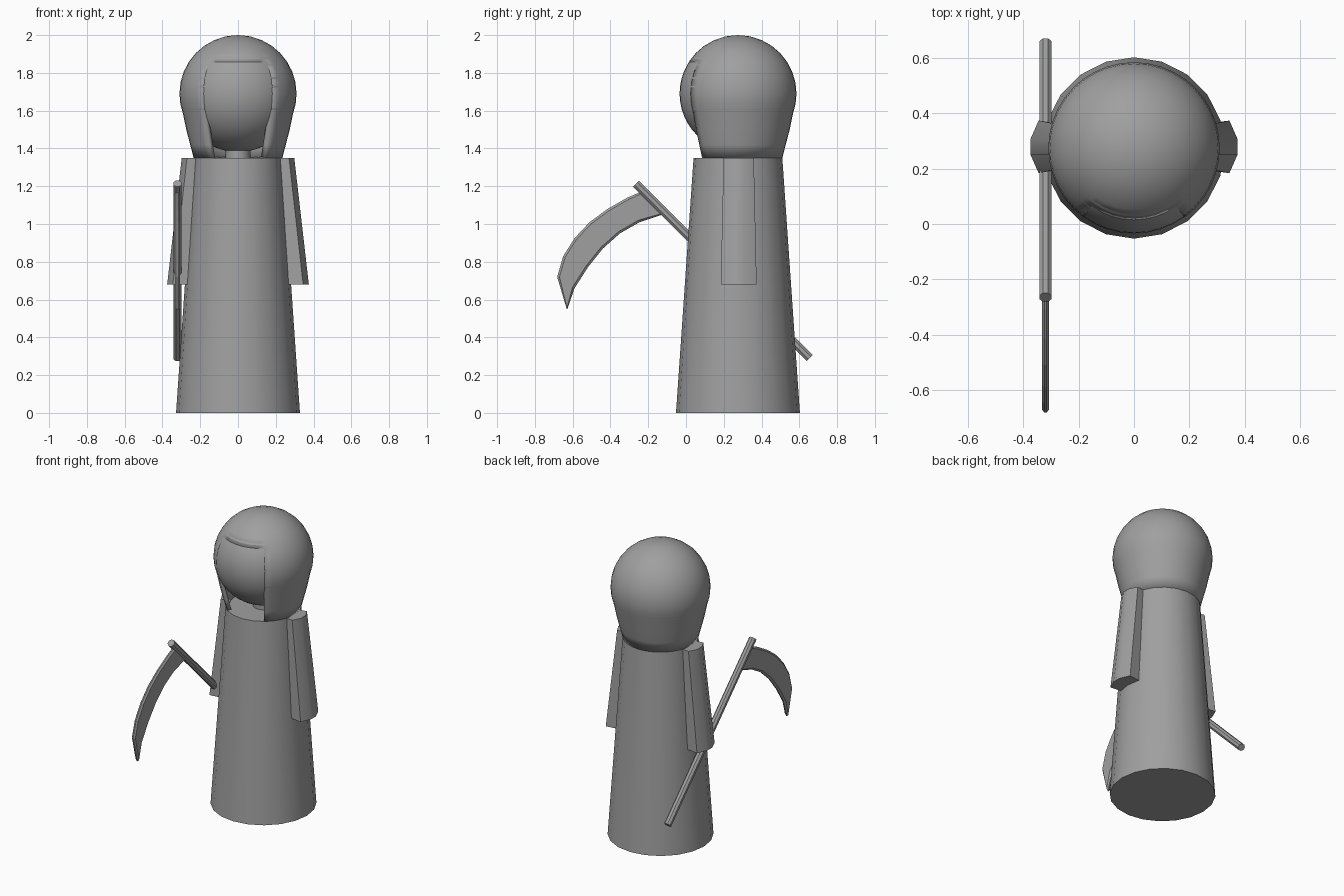
import bpy, bmesh, math
from mathutils import Vector

cube = bpy.data.objects.get("Cube")
if cube:
    bpy.data.objects.remove(cube)

CY = 0.275  # depth of the figure's axis

grey = bpy.data.materials.new("plain grey")
grey.use_nodes = True
colour = (0.35, 0.35, 0.35, 1)
grey.diffuse_color = colour
grey.node_tree.nodes["Principled BSDF"].inputs["Base Color"].default_value = colour


def finish(name, bm, angle=40):
    bmesh.ops.recalc_face_normals(bm, faces=bm.faces)
    mesh = bpy.data.meshes.new(name)
    bm.to_mesh(mesh)
    bm.free()
    mesh.materials.append(grey)
    ob = bpy.data.objects.new(name, mesh)
    bpy.context.collection.objects.link(ob)
    bpy.ops.object.select_all(action="DESELECT")
    ob.select_set(True)
    bpy.context.view_layer.objects.active = ob
    if angle:
        bpy.ops.object.shade_smooth_by_angle(angle=math.radians(angle))
    return ob


def loft(bm, lower, upper):
    """Closed prism between two matching outlines."""
    a = [bm.verts.new(p) for p in lower]
    b = [bm.verts.new(p) for p in upper]
    caps = [bm.faces.new(a), bm.faces.new(b)]
    for i in range(len(a)):
        j = (i + 1) % len(a)
        bm.faces.new((a[i], a[j], b[j], b[i]))
    return caps


def ring(radius, z, sides):
    return [(radius * math.sin(math.tau * i / sides),
             CY - radius * math.cos(math.tau * i / sides), z) for i in range(sides)]


# Robe and neck
for name, r0, r1, z0, z1, sides in (("robe", 0.328, 0.235, 0, 1.35, 20),
                                    ("neck", 0.065, 0.065, 1.34, 1.42, 16)):
    bm = bmesh.new()
    loft(bm, ring(r0, z0, sides), ring(r1, z1, sides))
    finish(name, bm)

# Head
bm = bmesh.new()
bmesh.ops.create_uvsphere(bm, u_segments=40, v_segments=24, radius=0.309)
bmesh.ops.translate(bm, verts=bm.verts, vec=(0, CY, 1.69))
finish("head", bm)

# Hood: a turned shell, open at the front below the brow
SIDES, R, HZ = 40, 0.31, 1.69
profile = [(0.235, 1.35), (0.253, 1.42), (0.274, 1.5)]
profile += [(R * math.cos(math.radians(t)), HZ + R * math.sin(math.radians(t)))
            for t in (-20, -10, 0, 11, 22, 33, 44, 55, 66, 78)]
bm = bmesh.new()
rows = [[bm.verts.new(p) for p in ring(r, z, SIDES)] for r, z in profile]
for low, high, (r, z) in zip(rows, rows[1:], profile[1:]):
    for i in range(SIDES):
        opening = (i < 4 or i >= SIDES - 4) and z < 1.87
        if not opening:
            j = (i + 1) % SIDES
            bm.faces.new((low[i], low[j], high[j], high[i]))
crown = bm.verts.new((0, CY, HZ + R))
top = rows[-1]
for i in range(SIDES):
    bm.faces.new((top[i], top[(i + 1) % SIDES], crown))
bmesh.ops.delete(bm, geom=[v for v in bm.verts if not v.link_faces], context="VERTS")
hood = finish("hood", bm)
shell = hood.modifiers.new("thickness", "SOLIDIFY")
shell.thickness = 0.025
shell.offset = -1

# Sleeves
for name, s in (("left_sleeve", 1), ("right_sleeve", -1)):
    def section(inner, shoulder, outer, half, z):
        pts = [(inner, half - 0.015), (shoulder, half), (outer, 0.027)]
        pts += [(x, -y) for x, y in reversed(pts)]
        return [(s * x, CY + 0.004 + y, z) for x, y in pts]
    bm = bmesh.new()
    loft(bm, section(0.23, 0.345, 0.375, 0.095, 0.68),
         section(0.17, 0.27, 0.298, 0.08, 1.35))
    finish(name, bm, 35)

# Scythe pole
X = -0.32
start, end = Vector((X, 0.655, 0.29)), Vector((X, -0.265, 1.214))
along = (end - start).normalized()
side = Vector((1, 0, 0))
up = along.cross(side)
bm = bmesh.new()
offsets = [0.024 * (math.cos(a) * side + math.sin(a) * up)
           for a in (math.tau * (i + 0.5) / 8 for i in range(8))]
loft(bm, [start + o for o in offsets], [end + o for o in offsets])
finish("scythe_pole", bm, 0)

# Scythe blade with bevelled edges
outline = [(-0.24, 1.17), (-0.31, 1.14), (-0.415, 1.08), (-0.51, 1.01), (-0.59, 0.925),
           (-0.65, 0.83), (-0.682, 0.72), (-0.63, 0.545), (-0.59, 0.66), (-0.52, 0.77),
           (-0.44, 0.87), (-0.35, 0.95), (-0.245, 1.01), (-0.125, 1.05)]
bm = bmesh.new()
caps = loft(bm, [(X - 0.004, y, z) for y, z in outline], [(X + 0.004, y, z) for y, z in outline])
bmesh.ops.recalc_face_normals(bm, faces=bm.faces)
bmesh.ops.inset_individual(bm, faces=caps, thickness=0.012, depth=0.009)
finish("scythe_blade", bm, 0)
